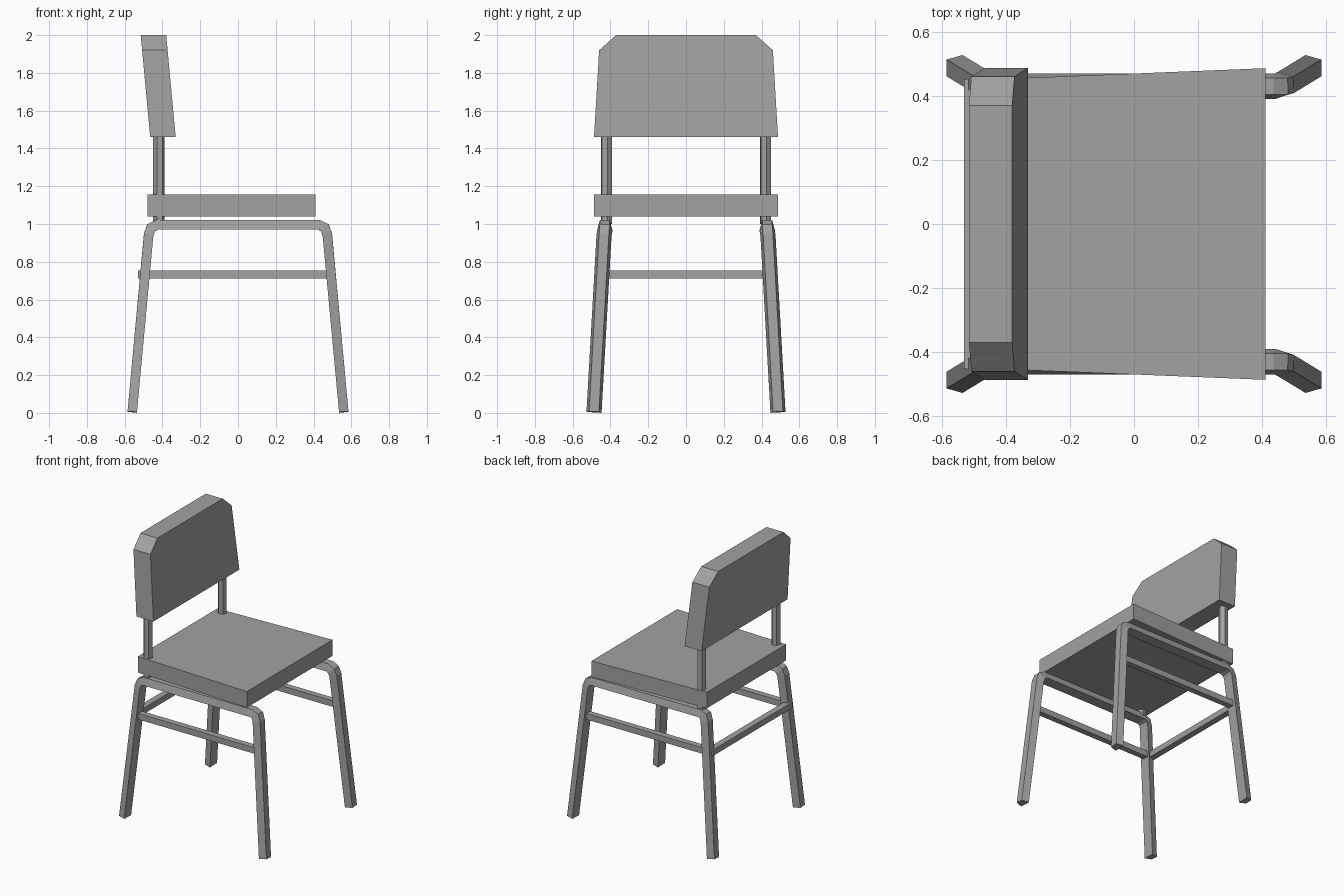
import bpy
import bmesh
from math import cos, sin, radians
from mathutils import Vector

if "Cube" in bpy.data.objects:
    bpy.data.objects.remove(bpy.data.objects["Cube"])

grey = bpy.data.materials.new("plain grey")
grey.use_nodes = True
colour = (0.36, 0.36, 0.36, 1)
grey.diffuse_color = colour
grey.node_tree.nodes["Principled BSDF"].inputs["Base Color"].default_value = colour


def loft(name, rings):
    """Skin a closed solid through rings of equally many points."""
    bm = bmesh.new()
    loops = [[bm.verts.new(p) for p in ring] for ring in rings]
    n = len(loops[0])
    for a, b in zip(loops, loops[1:]):
        for i in range(n):
            j = (i + 1) % n
            bm.faces.new((a[i], a[j], b[j], b[i]))
    bm.faces.new(loops[0])
    bm.faces.new(loops[-1])
    bmesh.ops.recalc_face_normals(bm, faces=bm.faces)
    mesh = bpy.data.meshes.new(name)
    bm.to_mesh(mesh)
    bm.free()
    mesh.materials.append(grey)
    obj = bpy.data.objects.new(name, mesh)
    bpy.context.collection.objects.link(obj)
    return obj


def box(name, x0, x1, y0, y1, z0, z1):
    corners = [(x0, y0), (x1, y0), (x1, y1), (x0, y1)]
    return loft(name, [[(x, y, z) for x, y in corners] for z in (z0, z1)])


def sweep(name, path, section):
    """Carry a (outward, sideways) section along a path that arches in x and z."""
    path = [Vector(p) for p in path]
    rings = []
    for i, p in enumerate(path):
        before = (p - path[i - 1]).normalized() if i else None
        after = (path[i + 1] - p).normalized() if i + 1 < len(path) else None
        t = ((before or after) + (after or before)).normalized()
        out = Vector((-t.z, 0, t.x)).normalized()
        side = t.cross(out).normalized()
        miter = 1 / t.dot(after or before)
        rings.append([p + out * u * miter + side * v for u, v in section])
    return loft(name, rings)


# Seat: a slab that widens towards the front
seat = [(-0.48, -0.45), (0.41, -0.486), (0.41, 0.486), (-0.48, 0.45)]
loft("seat", [[(x, y, z) for x, y in seat] for z in (1.04, 1.155)])

# Backrest: leaning panel with clipped upper corners
half = [(0.487, 1.46), (0.46, 1.92), (0.37, 2.0)]
outline = half + [(-y, z) for y, z in reversed(half)]
loft("backrest", [[(x - 0.0926 * (z - 1.46), y, z) for y, z in outline]
                  for x in (-0.465, -0.33)])

# Bent leg frames, posts and side rungs, one of each per side
tube = [(0.025, -0.026), (0.025, 0.026), (-0.025, 0.04), (-0.025, -0.04)]
half_arch = [(0.56, 0.487, 0.005), (0.473, 0.434, 0.945),
             (0.46, 0.43, 0.98), (0.43, 0.43, 0.995)]
for name, s in (("left", 1), ("right", -1)):
    arch = [(-x, s * y, z) for x, y, z in half_arch]
    arch += [(x, s * y, z) for x, y, z in reversed(half_arch)]
    sweep(name + "_leg_frame", arch, tube)

    ring = [(0.031 * cos(radians(60 * k + 10)), 0.031 * sin(radians(60 * k + 10)))
            for k in range(6)]
    loft(name + "_back_post",
         [[(x - 0.419, y + s * 0.421, z) for x, y in ring] for z in (1.0, 1.5)])

    y0, y1 = sorted((s * 0.42, s * 0.463))
    box(name + "_side_rung", -0.49, 0.48, y0, y1, 0.712, 0.755)

# Rear rung between the back legs
box("rear_rung", -0.53, -0.485, -0.452, 0.452, 0.712, 0.755)
